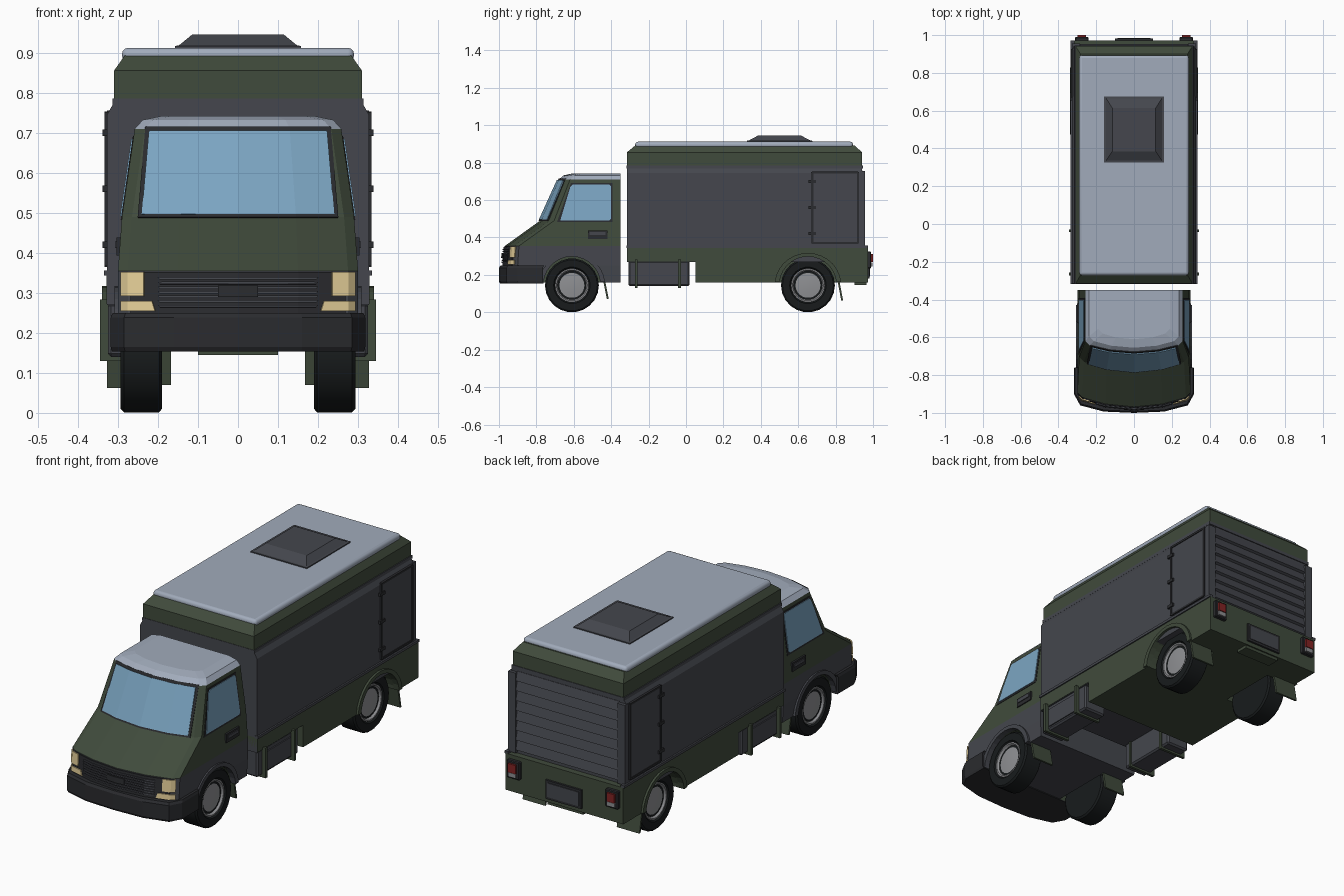
import bpy, bmesh, math

if "Cube" in bpy.data.objects:
    bpy.data.objects.remove(bpy.data.objects["Cube"])

def material(name, r, g, b):
    m = bpy.data.materials.new(name)
    m.diffuse_color = (*[(c / 255) ** 2.2 for c in (r, g, b)], 1)
    m.use_nodes = True
    m.node_tree.nodes["Principled BSDF"].inputs["Base Color"].default_value = m.diffuse_color
    return m

GREEN = material("green_paint", 66, 76, 62)
WALL = material("wall_grey", 70, 72, 78)
DARK = material("dark_trim", 46, 47, 50)
TYRE = material("tyre_black", 30, 33, 34)
PALE = material("pale_roof", 160, 170, 186)
RIM = material("rim_grey", 142, 143, 146)
GLASS = material("glass_blue", 122, 163, 192)
LAMP = material("lamp_cream", 226, 204, 150)
RED = material("lamp_red", 130, 40, 40)

def finish(name, bm, mat, mirror=False, smooth=False):
    bmesh.ops.recalc_face_normals(bm, faces=bm.faces)
    me = bpy.data.meshes.new(name)
    bm.to_mesh(me)
    bm.free()
    me.materials.append(mat)
    ob = bpy.data.objects.new(name, me)
    bpy.context.collection.objects.link(ob)
    if mirror:
        ob.modifiers.new("Mirror", 'MIRROR')
    if smooth:
        bpy.context.view_layer.objects.active = ob
        ob.select_set(True)
        bpy.ops.object.shade_smooth_by_angle(angle=math.radians(35))
        ob.select_set(False)
    return ob

def loft(name, rings, mat, closed=True, caps=True, **kw):
    bm = bmesh.new()
    vs = [[bm.verts.new(p) for p in r] for r in rings]
    n = len(vs[0])
    for a, b in zip(vs, vs[1:]):
        for i in range(n if closed else n - 1):
            j = (i + 1) % n
            bm.faces.new((a[i], a[j], b[j], b[i]))
    if caps:
        bm.faces.new(vs[0])
        bm.faces.new(vs[-1])
    return finish(name, bm, mat, **kw)

def prism_x(name, prof, x0, x1, mat, **kw):
    return loft(name, [[(x, y, z) for y, z in prof] for x in (x0, x1)], mat, **kw)

def rects(name, levels, mat, **kw):
    """Stack of rectangles (half x, y0, y1, z)."""
    return loft(name, [[(-w, a, z), (w, a, z), (w, b, z), (-w, b, z)] for w, a, b, z in levels], mat, **kw)

def box(name, x0, x1, y0, y1, z0, z1, mat, bevel=0, seg=1, **kw):
    ob = prism_x(name, [(y0, z0), (y1, z0), (y1, z1), (y0, z1)], x0, x1, mat, **kw)
    if bevel:
        b = ob.modifiers.new("Bevel", 'BEVEL')
        b.width, b.segments = bevel, seg
    return ob

def lathe_x(name, prof, cy, cz, mat, n=22, **kw):
    """Turn (radius, x) points about an x-parallel axis."""
    rings = [[(x, cy + r * math.cos(2 * math.pi * i / n), cz + r * math.sin(2 * math.pi * i / n))
              for i in range(n)] for r, x in prof]
    return loft(name, rings, mat, **kw)

def cut(target, name, y, z, r):
    c = lathe_x(name, [(r, 0.17), (r, 0.42)], y, z, TYRE, n=28, mirror=True)
    c.hide_render = True
    c.display_type = 'WIRE'
    m = target.modifiers.new("Arch", 'BOOLEAN')
    m.operation, m.object, m.solver = 'DIFFERENCE', c, 'EXACT'

# Cab: stacked plan outlines (z, half width, front y, corner setback)
CAB = [(.16, .295, -.96, .05), (.25, .30, -.975, .05), (.355, .30, -.968, .05),
       (.49, .29, -.78, .05), (.71, .258, -.68, .035), (.732, .238, -.655, .035), (.742, .19, -.61, .03)]

def half_ring(z, w, f, b):
    return [(0, f), (w * .5, f + b * .3), (w - .025, f + b), (w, f + b + .025)]

def cab_front(x, z):
    for lo, hi in zip(CAB, CAB[1:]):
        if z <= hi[0]:
            t = (z - lo[0]) / (hi[0] - lo[0])
            break
    pts = half_ring(*[a + (b - a) * t for a, b in zip(lo, hi)])
    for p, q in zip(pts, pts[1:]):
        if abs(x) <= q[0]:
            break
    return p[1] + (q[1] - p[1]) * (abs(x) - p[0]) / (q[0] - p[0])

rings = []
for lv in CAB:
    h = half_ring(*lv) + [(lv[1], -.35)]
    rings.append([(x, y, lv[0]) for x, y in h] + [(-x, y, lv[0]) for x, y in h[:0:-1]])
cab = loft("cab", rings, GREEN)
cab.data.materials.append(WALL)
cab.data.materials.append(PALE)
for p in cab.data.polygons:
    p.material_index = 2 if p.center.z > .715 else 1 if p.center.z < .34 else 0
cut(cab, "front_arch_cutter", -.61, .145, .155)

def front_patch(name, z0, z1, xa, xb, off, mat, mirror=False):
    """Thin panel that follows the curved cab front; xa, xb are x lists at z0 and z1."""
    rows = [[(x, cab_front(x, z) - off, z) for x in xs] for z, xs in ((z0, xa), (z1, xb))]
    ob = loft(name, rows, mat, closed=False, caps=False)
    s = ob.modifiers.new("Solidify", 'SOLIDIFY')
    s.thickness, s.offset = .006, 0
    if mirror:
        ob.modifiers.new("Mirror", 'MIRROR')
    return ob

def span(w, mid):
    return [-w, -mid, 0, mid, w]

# Windscreen and side windows
front_patch("windscreen_frame", .488, .714, span(.25, .145), span(.231, .129), .002, DARK)
front_patch("windscreen", .496, .705, span(.24, .144), span(.222, .129), .006, GLASS)

def side_panel(name, prof, off, mat):
    ring = [[(.29 - (z - .49) * .1455 + o, y, z) for y, z in prof] for o in (-.01, off)]
    loft(name, ring, mat, mirror=True)

side_panel("side_window_frame", [(-.69, .482), (-.393, .482), (-.393, .692), (-.615, .692)], .002, DARK)
side_panel("side_window", [(-.672, .492), (-.41, .492), (-.402, .5), (-.402, .675), (-.41, .684), (-.605, .684), (-.618, .672)],
           .005, GLASS)
box("door_handle_recess", .28, .303, -.525, -.42, .393, .438, DARK, mirror=True)
box("door_handle", .28, .307, -.515, -.43, .412, .428, WALL, mirror=True)

# Grille and lamps
front_patch("grille_surround", .25, .352, span(.268, .15), span(.268, .15), .003, DARK)
for i in range(7):
    z = .264 + i * .0115
    front_patch("grille_slat", z, z + .006, span(.195, .15), span(.2, .15), .009, WALL)
front_patch("grille_plate", .29, .318, [-.05, 0, .05], [-.05, 0, .05], .013, DARK)
front_patch("headlamp", .292, .352, [.235, .275, .291], [.235, .275, .291], .009, LAMP, True)
front_patch("indicator", .255, .28, [.207, .275, .291], [.215, .275, .291], .009, LAMP, True)

# Front bumper, wrapped round the corners
plan = [(0, -1), (.16, -.993), (.285, -.96), (.318, -.9), (.318, -.765)]
plan += [(-x, y) for x, y in plan[:0:-1]]
loft("front_bumper", [[(x * k, y * j, z) for x, y in plan] for z, k, j in
     ((.153, .99, .993), (.165, 1, 1), (.238, 1, 1), (.25, .985, .992))], DARK)

# Cargo box walls, upper band, roof and vent
prof = [(.327, .27), (.327, .745), (.308, .78)]
prof += [(-x, z) for x, z in prof[::-1]]
loft("cargo_walls", [[(x, y, z) for x, z in prof] for y in (-.315, .94)], WALL)
rects("upper_band", [(.31, -.316, .942, .785), (.31, -.316, .942, .855), (.283, -.27, .90, .893)], GREEN)
rects("upper_rail", [(.314, -.318, .945, .77), (.314, -.318, .945, .786)], WALL)
box("cargo_roof", -.29, .29, -.272, .893, .878, .912, PALE, bevel=.015, seg=3, smooth=True)
rects("roof_vent", [(.158, .325, .675, .905), (.158, .325, .675, .917), (.148, .335, .665, .918),
                    (.115, .385, .615, .945)], WALL)

# Lower skirt with rear wheel arches
skirt = prism_x("lower_skirt", [(-.315, .272), (.05, .272), (.05, .16), (.972, .16), (.972, .345), (-.315, .345)],
                -.329, .329, GREEN)
cut(skirt, "rear_arch_cutter", .652, .145, .155)
for s in (-1, 1):
    box("skirt_rail", s * .315, s * .335, -.318, .972, .343, .356, WALL)

# Wheel arch flares
def flare(name, cy, x0, x1, mat):
    arc = [math.radians(6 + 168 * i / 14) for i in range(15)]
    pts = [(cy + .178 * math.cos(a), .145 + .172 * math.sin(a)) for a in arc]
    pts += [(cy + .153 * math.cos(a), .145 + .153 * math.sin(a)) for a in arc[::-1]]
    loft(name, [[(x, y, z) for y, z in pts] for x in (x0, x1)], mat, caps=True, mirror=True)

flare("rear_arch_flare", .652, .31, .34, GREEN)
flare("front_arch_flare", -.61, .28, .308, WALL)

# Wheels and mud flaps
for name, cy in (("front", -.61), ("rear", .652)):
    lathe_x(name + "_tyre", [(.04, .19), (.135, .19), (.144, .197), (.144, .285), (.136, .293), (.098, .293), (.088, .278)],
            cy, .144, TYRE, mirror=True, smooth=True)
    lathe_x(name + "_rim", [(.09, .272), (.09, .288), (.083, .288), (.076, .277), (.03, .282)],
            cy, .144, RIM, mirror=True, smooth=True)
for name, y, z, x0, x1 in (("front_mud_flap", -.445, .07, .168, .285), ("rear_mud_flap", .808, .062, .2, .327)):
    prism_x(name, [(y, .18), (y + .01, .18), (y + .032, z), (y + .022, z)], x0, x1, GREEN, mirror=True)

# Side lockers under the box with straps
box("side_locker", .2, .325, -.308, .02, .14, .275, WALL, bevel=.008, mirror=True)
box("locker_lid", .31, .331, -.25, -.05, .155, .25, WALL, mirror=True)
for y in (-.265, -.035):
    box("locker_strap", .195, .345, y - .007, y + .007, .13, .283, GREEN, mirror=True)

# Side doors with frame and hinges
box("side_door", .32, .331, .68, .915, .375, .742, WALL, mirror=True)
for y in (.675, .92):
    box("door_upright", .32, .334, y - .006, y + .006, .368, .75, DARK, mirror=True)
for z in (.37, .748):
    box("door_crossbar", .32, .334, .675, .92, z - .005, z + .005, DARK, mirror=True)
for z in (.42, .56, .70):
    box("door_hinge", .32, .338, .655, .695, z - .008, z + .008, DARK, mirror=True)

# Rear roller shutter: overlapping slats
zig = [(.93, .76)]
for i in range(8):
    t = .76 - i * .05
    zig += [(.942, t), (.954, t - .044), (.942, t - .05)]
zig.append((.93, .36))
prism_x("roller_shutter", zig, -.285, .285, WALL)
box("shutter_post", .285, .327, .93, .956, .35, .755, WALL, mirror=True)

# Rear lamps and plate holder
box("rear_lamp_housing", .24, .312, .965, .99, .235, .325, DARK, bevel=.004, mirror=True)
box("rear_lamp_red", .255, .298, .98, 1.0, .268, .312, RED, mirror=True)
box("rear_lamp_clear", .255, .298, .98, .998, .245, .266, RIM, mirror=True)
box("plate_frame", -.1, .1, .965, .982, .18, .275, DARK)
box("plate_panel", -.088, .088, .97, .985, .192, .263, WALL)
box("rear_step", -.1, .1, .90, .965, .145, .165, GREEN)
